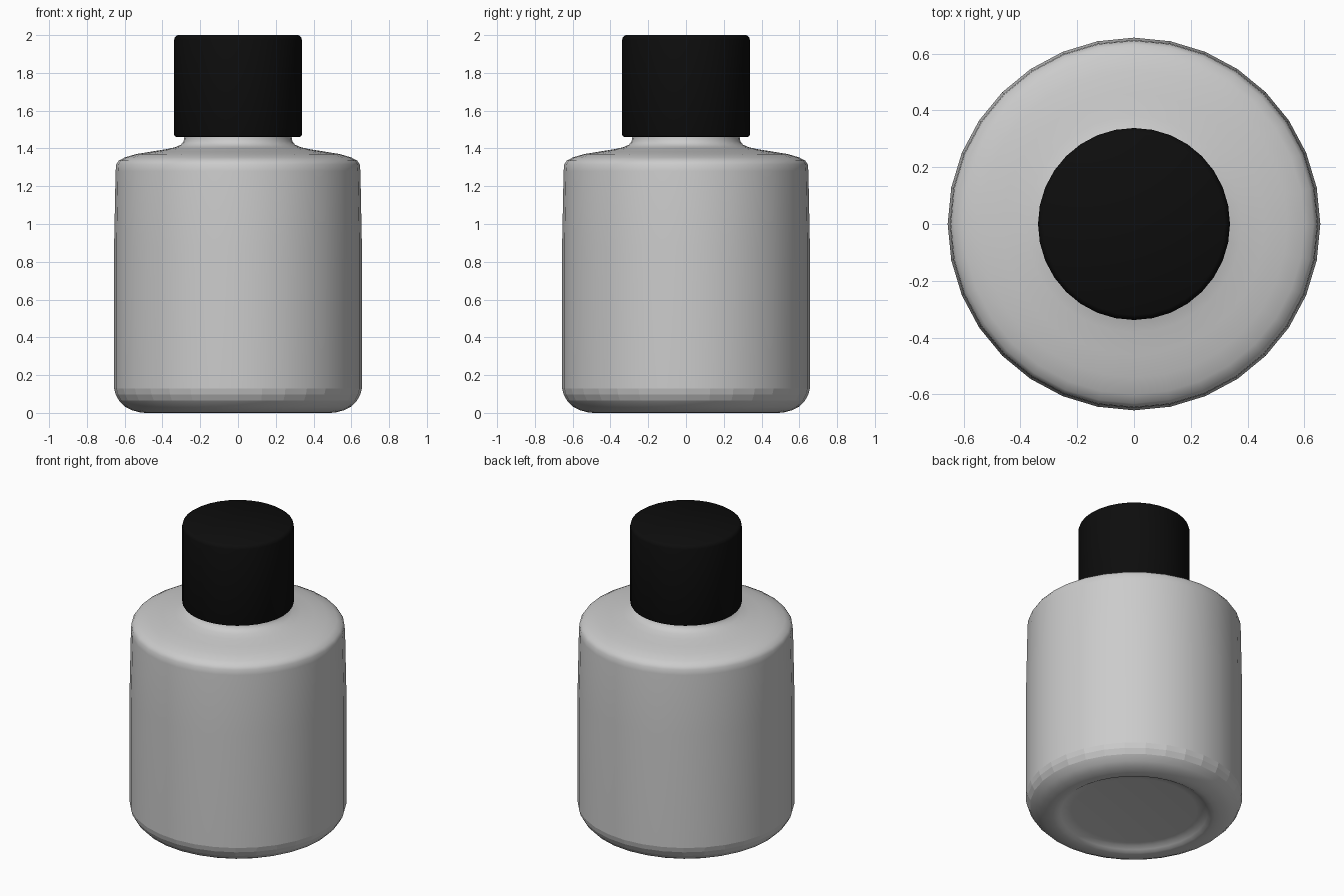
import bpy, bmesh, math

if "Cube" in bpy.data.objects:
    bpy.data.objects.remove(bpy.data.objects["Cube"])

SEGMENTS = 32


def lathe(name, profile, angle=40):
    """Revolve (radius, z) points around z; radius 0 makes a pole."""
    bm = bmesh.new()
    rings = []
    for r, z in profile:
        if r == 0:
            rings.append([bm.verts.new((0, 0, z))] * SEGMENTS)
        else:
            rings.append([bm.verts.new((r * math.cos(2 * math.pi * i / SEGMENTS),
                                        r * math.sin(2 * math.pi * i / SEGMENTS), z))
                          for i in range(SEGMENTS)])
    for a, b in zip(rings, rings[1:]):
        for i in range(SEGMENTS):
            j = (i + 1) % SEGMENTS
            bm.faces.new(dict.fromkeys((a[i], a[j], b[j], b[i])))
    bmesh.ops.recalc_face_normals(bm, faces=bm.faces)
    mesh = bpy.data.meshes.new(name)
    bm.to_mesh(mesh)
    bm.free()
    obj = bpy.data.objects.new(name, mesh)
    bpy.context.collection.objects.link(obj)
    bpy.ops.object.select_all(action='DESELECT')
    obj.select_set(True)
    bpy.context.view_layer.objects.active = obj
    bpy.ops.object.shade_smooth_by_angle(angle=math.radians(angle))
    return obj


# Bottle: recessed base, rounded heel, straight wall, soft shoulder, neck inside cap
bottle = lathe("bottle", [
    (0, 0.035), (0.38, 0.035), (0.42, 0.03), (0.445, 0.015), (0.465, 0.003),
    (0.49, 0), (0.52, 0.003), (0.56, 0.014), (0.60, 0.034), (0.63, 0.065),
    (0.648, 0.098), (0.656, 0.13), (0.656, 0.88), (0.648, 1.28),
    (0.645, 1.315), (0.632, 1.335), (0.60, 1.352), (0.54, 1.37), (0.46, 1.383),
    (0.38, 1.396), (0.33, 1.407), (0.302, 1.42), (0.288, 1.437), (0.284, 1.46),
    (0.284, 1.90), (0, 1.90)])

# Faceted band on the heel
for face in bottle.data.polygons:
    if 0.065 < face.center.z < 0.13:
        face.use_smooth = False

# Cap: hollow shell with small rounded edges
cap = lathe("cap", [
    (0, 1.94), (0.30, 1.94), (0.30, 1.46), (0.325, 1.46), (0.334, 1.464),
    (0.338, 1.473), (0.338, 1.975), (0.334, 1.99), (0.32, 2.0), (0, 2.0)])
black = bpy.data.materials.new("black_plastic")
black.diffuse_color = (0.004, 0.004, 0.004, 1)
black.use_nodes = True
black.node_tree.nodes["Principled BSDF"].inputs["Base Color"].default_value = black.diffuse_color
cap.data.materials.append(black)
